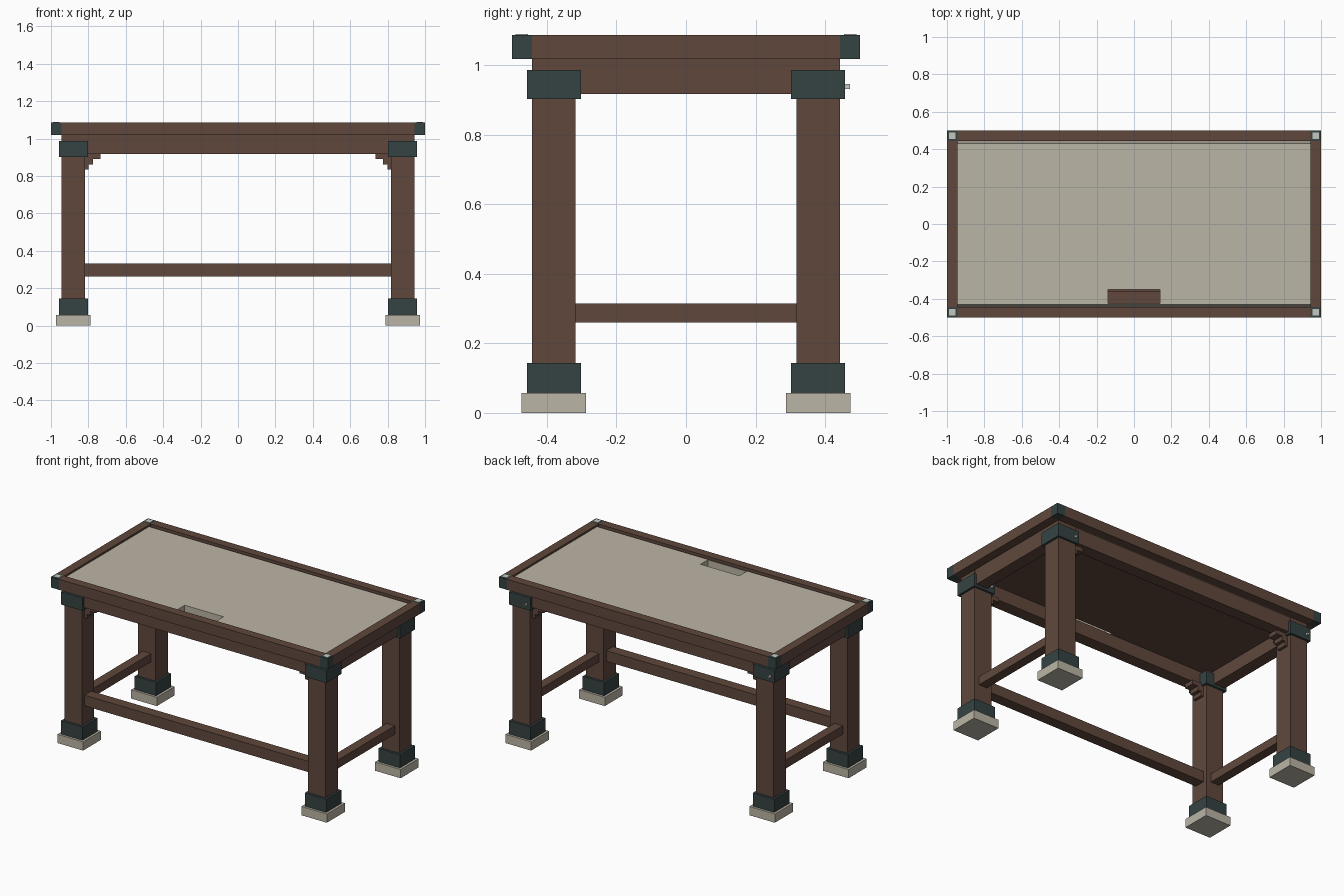
import bpy, bmesh
from mathutils import Vector

if "Cube" in bpy.data.objects:
    bpy.data.objects.remove(bpy.data.objects["Cube"])


def material(name, rgb):
    m = bpy.data.materials.new(name)
    m.diffuse_color = (*rgb, 1)
    m.use_nodes = True
    m.node_tree.nodes["Principled BSDF"].inputs["Base Color"].default_value = m.diffuse_color
    return m


BROWN = material("dark brown wood", (0.115, 0.064, 0.046))
IRON = material("dark slate iron", (0.036, 0.055, 0.055))
STONE = material("beige stone", (0.50, 0.46, 0.38))
PALE = material("pale metal", (0.56, 0.58, 0.53))


def finish(name, bm, mat):
    bmesh.ops.recalc_face_normals(bm, faces=bm.faces)
    me = bpy.data.meshes.new(name)
    bm.to_mesh(me)
    bm.free()
    me.materials.append(mat)
    ob = bpy.data.objects.new(name, me)
    bpy.context.collection.objects.link(ob)
    return ob


def box(name, mat, x, y, z):
    """Box from (min, max) ranges on each axis."""
    bm = bmesh.new()
    bmesh.ops.create_cube(bm, size=1)
    lo = Vector((min(x), min(y), min(z)))
    hi = Vector((max(x), max(y), max(z)))
    for v in bm.verts:
        v.co = Vector([(lo[i] + hi[i]) / 2 + v.co[i] * (hi[i] - lo[i]) for i in range(3)])
    return finish(name, bm, mat)


def column(name, mat, cx, cy, half, z):
    return box(name, mat, (cx - half, cx + half), (cy - half, cy + half), z)


def slotted_slab(name, mat, hx, hy_top, hy_low, top, low):
    """Slab with the long slot near its front edge."""
    bm = bmesh.new()
    xs = (-hx, -0.14, 0.14, hx)
    ys = (-hy_top, -0.425, -0.35, hy_top)
    grid = [[bm.verts.new((x, y, top)) for y in ys] for x in xs]
    faces = [bm.faces.new((grid[i][j], grid[i + 1][j], grid[i + 1][j + 1], grid[i][j + 1]))
             for i in range(3) for j in range(3) if (i, j) != (1, 1)]
    new = bmesh.ops.extrude_face_region(bm, geom=faces, use_keep_orig=True)["geom"]
    for v in new:
        if isinstance(v, bmesh.types.BMVert):
            v.co.z = low
            if abs(v.co.y) > hy_top - 0.001:
                v.co.y = hy_low if v.co.y > 0 else -hy_low
    return finish(name, bm, mat)


# Table top: stone panel over a brown under-board
slotted_slab("top_panel", STONE, 0.943, 0.431, 0.443, 1.075, 1.02)
slotted_slab("under_board", BROWN, 0.94, 0.436, 0.436, 1.02, 1.003)

for sy, side in ((-1, "front"), (1, "back")):
    # Long top rail and apron
    box(side + "_top_rail", BROWN, (-0.943, 0.943), (sy * 0.443, sy * 0.5), (1.018, 1.087))
    box(side + "_apron", BROWN, (-0.82, 0.82), (sy * 0.361, sy * 0.441), (0.917, 1.003))

for sx, side in ((-1, "left"), (1, "right")):
    # Short top rail, apron and low stretcher
    box(side + "_top_rail", BROWN, (sx * 0.943, sx * 1.0), (-0.443, 0.443), (1.018, 1.087))
    box(side + "_apron", BROWN, (sx * 0.862, sx * 0.942), (-0.42, 0.42), (0.917, 1.019))
    box(side + "_stretcher", BROWN, (sx * 0.85, sx * 0.91), (-0.33, 0.33), (0.26, 0.315))

# Front stretcher
box("front_stretcher", BROWN, (-0.83, 0.83), (-0.415, -0.345), (0.262, 0.332))

for sx, a in ((-1, "left"), (1, "right")):
    for sy, b in ((-1, "front"), (1, "back")):
        n = b + "_" + a + "_"
        cx, cy = sx * 0.88, sy * 0.38
        # Leg with foot, lower collar and upper bracket
        column(n + "foot", STONE, cx, cy, 0.0925, (0, 0.057))
        column(n + "collar", IRON, cx, cy, 0.0775, (0.057, 0.144))
        column(n + "leg", BROWN, cx, cy, 0.063, (0.14, 1.019))
        column(n + "bracket", IRON, cx, cy, 0.0775, (0.902, 0.986))
        # Peg on the rear face of the bracket
        px, py = cx - 0.05, cy + 0.0775
        box(n + "peg", PALE, (px - 0.007, px + 0.007), (py - 0.01, py + 0.014), (0.931, 0.945))
        # Stepped corbel under the long apron
        for i, (x, z0, z1) in enumerate(((0.735, 0.89, 0.918), (0.776, 0.862, 0.89),
                                         (0.799, 0.835, 0.862))):
            box(n + "corbel_step_%d" % i, BROWN, (sx * x, sx * 0.83),
                (cy - 0.035, cy + 0.035), (z0, z1))
        # Iron corner block of the top frame, with pale inlay
        column(n + "corner", IRON, sx * 0.9715, sy * 0.4715, 0.0285, (1.018, 1.087))
        column(n + "corner_inlay", PALE, sx * 0.9715, sy * 0.4715, 0.018, (1.082, 1.089))
